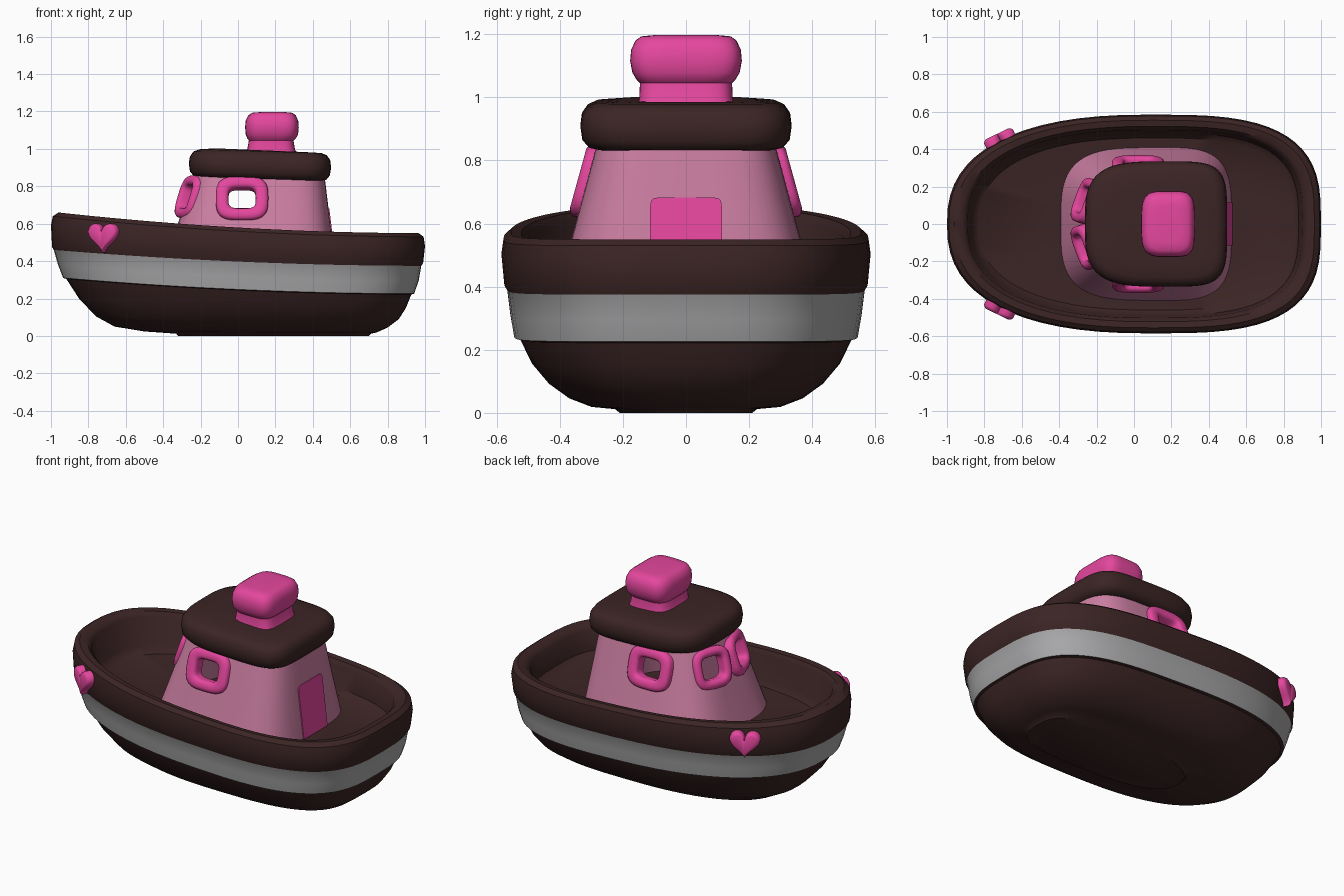
import bpy, bmesh, math
from mathutils import Vector, Matrix

if "Cube" in bpy.data.objects:
    bpy.data.objects.remove(bpy.data.objects["Cube"])

def mat(name, rgb):
    m = bpy.data.materials.new(name)
    m.diffuse_color = (*rgb, 1)
    m.use_nodes = True
    m.node_tree.nodes["Principled BSDF"].inputs["Base Color"].default_value = m.diffuse_color
    return m

BROWN = mat("dark_brown", (.045, .018, .018))
GREY = mat("stripe_grey", (.40, .40, .41))
PINK = mat("light_pink", (.60, .21, .36))
MAGENTA = mat("hot_pink", (.78, .063, .34))
N = 64

def spow(v, p):
    return math.copysign(abs(v) ** p, v)

def plan_ring(xb, xs, w, zb, zs, nb, ns, mid=.55, sheer=1.0):
    """Rounded outline with its own bow and stern roundness; height runs from zb to zs."""
    c = xb + (xs - xb) * mid
    pts = []
    for i in range(N):
        a = 2 * math.pi * i / N
        ca, sa = math.cos(a), math.sin(a)
        n = ns if ca > 0 else nb
        x = c + spow(ca, 2 / n) * ((xs - c) if ca > 0 else (c - xb))
        t = max(0, min(1, (x - xb) / (xs - xb)))
        pts.append(Vector((x, w * spow(sa, 2 / n), zs + (zb - zs) * (1 - t) ** sheer)))
    return pts

def loft(name, rings, mats, closed=False, rule=None, matrix=None, angle=40):
    bm = bmesh.new()
    vs = [[bm.verts.new(p) for p in r] for r in rings]
    n = len(rings[0])
    for k in range(len(vs) if closed else len(vs) - 1):
        a, b = vs[k], vs[(k + 1) % len(vs)]
        for i in range(n):
            f = bm.faces.new((a[i], a[(i + 1) % n], b[(i + 1) % n], b[i]))
            if rule:
                f.material_index = rule(k)
    if not closed:
        bm.faces.new(vs[0])
        bm.faces.new(vs[-1])
    if matrix:
        bm.transform(matrix)
    bmesh.ops.recalc_face_normals(bm, faces=bm.faces)
    me = bpy.data.meshes.new(name)
    bm.to_mesh(me)
    bm.free()
    ob = bpy.data.objects.new(name, me)
    bpy.context.collection.objects.link(ob)
    for m in mats:
        me.materials.append(m)
    smooth(ob, angle)
    return ob

def smooth(ob, angle=40):
    bpy.ops.object.select_all(action='DESELECT')
    ob.select_set(True)
    bpy.context.view_layer.objects.active = ob
    bpy.ops.object.shade_smooth_by_angle(angle=math.radians(angle))

def frame_matrix(origin, u, v):
    u, v = Vector(u).normalized(), Vector(v).normalized()
    w = u.cross(v).normalized()
    v = w.cross(u)
    m = Matrix((u, v, w)).transposed().to_4x4()
    m.translation = origin
    return m

def flat_ring(a, b, w, n=4):
    return [Vector((a * spow(math.cos(t), 2 / n), b * spow(math.sin(t), 2 / n), w))
            for t in (2 * math.pi * i / 40 for i in range(40))]

FLIP = Matrix.Diagonal((1, -1, 1, 1))

# Hull: one loft from keel pad up over the rim and down to the deck
hull = [(-.32, .70, .21, 0, 0), (-.33, .71, .225, .012, .012), (-.50, .74, .30, .024, .018),
        (-.66, .80, .37, .05, .045), (-.76, .86, .435, .105, .09), (-.85, .898, .49, .2, .15),
        (-.918, .927, .527, .305, .222),
        (-.935, .942, .545, .31, .226), (-.962, .966, .557, .38, .295), (-.985, .98, .567, .46, .375),
        (-.994, .99, .576, .475, .39), (-1, 1, .585, .59, .48), (-.99, .992, .578, .64, .53),
        (-.96, .965, .555, .66, .55), (-.915, .925, .522, .655, .545), (-.89, .9, .502, .63, .52),
        (-.87, .88, .488, .46, .40), (-.83, .85, .46, .42, .375), (-.45, .55, .28, .385, .37),
        (-.1, .2, .1, .375, .37)]
loft("hull", [plan_ring(*r, 2.45, 3.1, sheer=1.9) for r in hull], [BROWN, GREY],
     rule=lambda k: 1 if k in (7, 8) else 0)

# Cabin: hollow tapered walls
cab = [(-.405, .525, .42, .34, .34), (-.232, .46, .275, .88, .88),
       (-.192, .42, .235, .88, .88), (-.365, .485, .38, .34, .34)]
cabin = loft("cabin", [plan_ring(*r, 3.5, 3.8) for r in cab], [PINK], closed=True)

# Windows: cut openings and rounded frames
ya = math.radians(20)
side_m = frame_matrix((.022, -.315, .735), (1, 0, 0), (0, .276, 1))
front_n = Vector((-math.cos(ya), -math.sin(ya), 0))
front_m = frame_matrix((-.262, -.125, .742), (math.sin(ya), -math.cos(ya), 0), -front_n * .316 + Vector((0, 0, 1)))
if front_m.col[2].x > 0:
    front_m = frame_matrix((-.262, -.125, .742), (-math.sin(ya), math.cos(ya), 0), -front_n * .316 + Vector((0, 0, 1)))
for label, m, a, b, oa, ob_ in (("side", side_m, .073, .057, .14, .12),
                                ("front", front_m, .07, .065, .122, .118)):
    for tag, mm in (("near", m), ("far", FLIP @ m)):
        cutter = loft("window_cutter", [flat_ring(a + .015, b + .015, w) for w in (-.11, .09)],
                      [PINK], matrix=mm)
        cutter.hide_render = True
        mod = cabin.modifiers.new("cut", 'BOOLEAN')
        mod.object, mod.operation, mod.solver = cutter, 'DIFFERENCE', 'EXACT'
        bpy.context.view_layer.objects.active = cabin
        bpy.ops.object.modifier_apply(modifier=mod.name)
        bpy.data.objects.remove(cutter)
        sec = [(oa, ob_, -.03), (oa, ob_, .012), (oa - .008, ob_ - .008, .022), (oa - .022, ob_ - .022, .028),
               (a + .018, b + .018, .028), (a + .006, b + .006, .022), (a, b, .01), (a, b, -.045)]
        loft(f"{label}_window_frame_{tag}", [flat_ring(*s, n=3.3 if i < 4 else 4) for i, s in enumerate(sec)],
             [MAGENTA], closed=True, matrix=mm, angle=60)
smooth(cabin, 35)

# Door: thin plate on the stern wall
door_m = frame_matrix((.503, 0, .52), (0, 1, 0), (-.122, 0, 1))
loft("door", [flat_ring(.114, .163, w, n=14) for w in (-.004, .005)], [MAGENTA], matrix=door_m)

# Roof: rounded slab sloping to the stern
roof = [(-.12, .36, .2, .85, .83), (-.2, .44, .275, .847, .828), (-.238, .472, .308, .856, .835),
        (-.257, .491, .329, .88, .858), (-.263, .498, .335, .922, .9), (-.257, .493, .33, .96, .94),
        (-.238, .475, .312, .986, .966), (-.205, .445, .285, .998, .978), (-.12, .36, .2, 1.003, .983)]
loft("roof", [plan_ring(*r, 3.4, 4.6) for r in roof], [BROWN])

# Chimney: neck with a bulging cap
chim = [(.035, .318, .157, .965), (.05, .304, .148, 1.0), (.058, .297, .146, 1.045), (.05, .309, .156, 1.055),
        (.041, .321, .17, 1.078), (.038, .325, .177, 1.115), (.041, .322, .174, 1.15),
        (.055, .309, .16, 1.18), (.075, .29, .142, 1.193), (.12, .25, .1, 1.197)]
loft("chimney", [plan_ring(a, b, w, z, z, 3.8, 4.4, mid=.5) for a, b, w, z in chim], [MAGENTA])

# Hearts on both sides of the bow
def heart_ring(s, w):
    pts = []
    for i in range(48):
        t = 2 * math.pi * (i + .5) / 48
        x = 16 * math.sin(t) ** 3
        y = 13 * math.cos(t) - 5 * math.cos(2 * t) - 2 * math.cos(3 * t) - math.cos(4 * t) + 2.5
        pts.append(Vector((x * s, y * s, w)))
    return pts

h = math.radians(26)
heart_m = frame_matrix((-.715, -.448, .523), (math.cos(h), -math.sin(h), 0), (0, 0, 1))
for tag, mm in (("near", heart_m), ("far", FLIP @ heart_m)):
    loft(f"heart_{tag}", [heart_ring(s, w) for s, w in
                          ((.0054, -.03), (.0054, .02), (.005, .032), (.0042, .038))],
         [MAGENTA], matrix=mm, angle=50)
